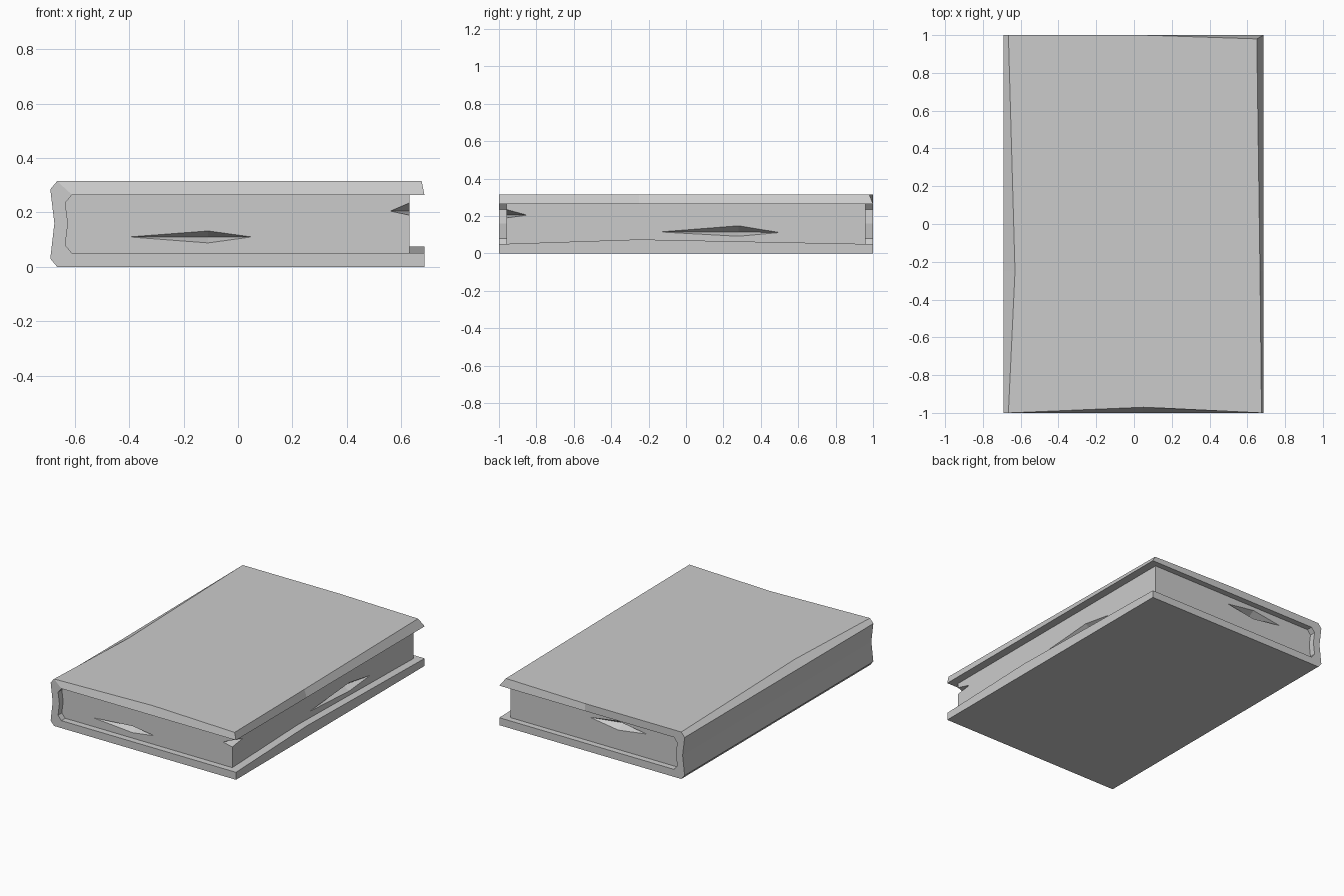
import bpy
import bmesh
from mathutils import Vector

cube = bpy.data.objects.get("Cube")
if cube:
    bpy.data.objects.remove(cube)

grey = bpy.data.materials.new("plain grey")
grey.use_nodes = True
colour = (0.6, 0.6, 0.6, 1)
grey.diffuse_color = colour
grey.node_tree.nodes["Principled BSDF"].inputs["Base Color"].default_value = colour


def finish(name, bm):
    """Turn a bmesh into a flat shaded grey object."""
    bmesh.ops.recalc_face_normals(bm, faces=bm.faces)
    mesh = bpy.data.meshes.new(name)
    bm.to_mesh(mesh)
    bm.free()
    mesh.materials.append(grey)
    obj = bpy.data.objects.new(name, mesh)
    bpy.context.collection.objects.link(obj)
    return obj


# Cover: a C-shaped section (x, z), outer and inner points in pairs
outer = [(.685, 0), (-.665, 0), (-.69, .03), (-.675, .16),
         (-.69, .285), (-.665, .315), (.05, .315), (.675, .315)]
inner = [(.685, .05), (-.61, .05), (-.635, .08), (-.625, .16),
         (-.635, .235), (-.61, .265), (.05, .265), (.685, .265)]
bm = bmesh.new()
rows = []
for y in (-1, -.25, 1):
    rows.append(([bm.verts.new((x, y, z)) for x, z in outer],
                 [bm.verts.new((x, y, z)) for x, z in inner]))

# Worn edges: dented front edge, clipped back corner, bent lower board and spine
front, middle, back = rows
front[0][6].co.y = -.97
back[0][7].co.x, back[0][7].co.y = .65, .98
middle[0][7].co.x = .667
middle[0][5].co.x = -.63
middle[1][0].co.z = .075

for a, b in zip(rows, rows[1:]):
    ring_a, ring_b = a[0] + a[1][::-1], b[0] + b[1][::-1]
    for i in range(len(ring_a)):
        bm.faces.new((ring_a[i - 1], ring_a[i], ring_b[i], ring_b[i - 1]))
for out, inn in (front, back):
    for i in range(len(out) - 1):
        bm.faces.new((out[i], out[i + 1], inn[i + 1], inn[i]))
finish("cover", bm)

# Page block, tucked into the cover
bm = bmesh.new()
bmesh.ops.create_cube(bm, size=1)
low, high = Vector((-.65, -.96, .03)), Vector((.63, .96, .285))
for v in bm.verts:
    v.co = Vector([h if c > 0 else l for c, l, h in zip(v.co, low, high)])
pages = finish("pages", bm)


def nick(name, pivot, points):
    """Cut a convex nick out of the pages, widened outward from its pivot."""
    pivot = Vector(pivot)
    bm = bmesh.new()
    for p in points:
        bm.verts.new(pivot + (Vector(p) - pivot) * 1.4)
    if len(points) == 4 and all((Vector(p) - pivot).length > .03 for p in points) and name != "corner_nick":
        bm.verts.new(pivot)
    bmesh.ops.convex_hull(bm, input=bm.verts)
    cutter = finish(name, bm)
    cutter.hide_render = True
    cutter.hide_viewport = True
    cutter.display_type = 'WIRE'
    mod = pages.modifiers.new(name, 'BOOLEAN')
    mod.operation = 'DIFFERENCE'
    mod.solver = 'EXACT'
    mod.object = cutter


# Diamond nicks in the three page edges and one nick across the front corner
nick("front_nick", (-.11, -.91, .11),
     [(-.4, -.96, .11), (-.11, -.96, .132), (.05, -.96, .11), (-.11, -.96, .088)])
nick("fore_edge_nick", (.58, .28, .115),
     [(.63, -.14, .115), (.63, .28, .148), (.63, .5, .112), (.63, .28, .092)])
nick("back_nick", (-.17, .91, .21),
     [(.04, .96, .21), (-.17, .96, .24), (-.38, .96, .21), (-.17, .96, .18)])
nick("corner_nick", (.595, -.905, .205),
     [(.56, -.96, .205), (.63, -.85, .205), (.63, -.96, .235), (.63, -.96, .19)])

# Bake the cuts and drop the cutters
bpy.context.view_layer.update()
graph = bpy.context.evaluated_depsgraph_get()
baked = bpy.data.meshes.new_from_object(pages.evaluated_get(graph))
cutters = [m.object for m in pages.modifiers]
pages.modifiers.clear()
pages.data = baked
baked.materials.clear()
baked.materials.append(grey)
for p in baked.polygons:
    p.material_index = 0
for c in cutters:
    bpy.data.objects.remove(c)
